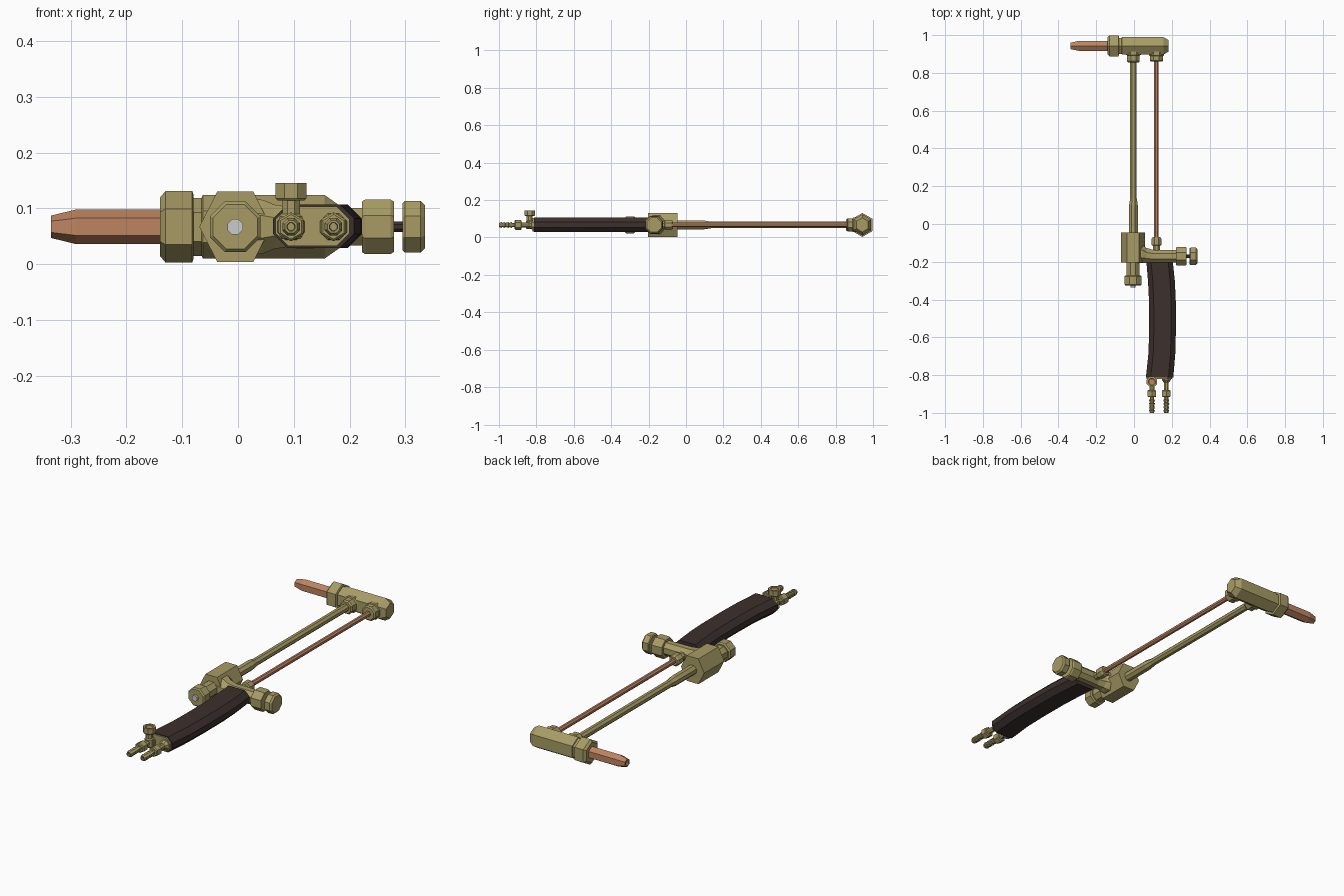
import bpy, bmesh, math
from mathutils import Vector

if "Cube" in bpy.data.objects:
    bpy.data.objects.remove(bpy.data.objects["Cube"])


def colour(name, rgb):
    m = bpy.data.materials.new(name)
    m.diffuse_color = (*rgb, 1)
    m.use_nodes = True
    m.node_tree.nodes["Principled BSDF"].inputs["Base Color"].default_value = m.diffuse_color
    return m


BRASS = colour("brass", (0.39, 0.33, 0.13))
COPPER = colour("copper", (0.51, 0.23, 0.12))
DARK = colour("dark_grip", (0.045, 0.03, 0.027))
Z = 0.067          # height of the common centre plane
UP = math.pi / 2   # phase that puts a corner at the top


def skin(name, rings, mat):
    """Bridge equal-sized vertex rings and cap both ends."""
    bm = bmesh.new()
    loops = [[bm.verts.new(p) for p in ring] for ring in rings]
    n = len(loops[0])
    for a, b in zip(loops, loops[1:]):
        for i in range(n):
            j = (i + 1) % n
            bm.faces.new((a[i], a[j], b[j], b[i]))
    bm.faces.new(loops[0])
    bm.faces.new(loops[-1])
    bmesh.ops.recalc_face_normals(bm, faces=bm.faces)
    me = bpy.data.meshes.new(name)
    bm.to_mesh(me)
    bm.free()
    if mat:
        me.materials.append(mat)
    ob = bpy.data.objects.new(name, me)
    bpy.context.collection.objects.link(ob)
    return ob


def turn(name, axis, centre, profile, mat=BRASS, sides=8, phase=None, squash=1.0):
    """Faceted turned part; profile = (position along axis, radius[, sideways shift])."""
    phase = math.pi / sides if phase is None else phase
    rings = []
    for t, r, *s in profile:
        ring = []
        for i in range(sides):
            a = phase + 2 * math.pi * i / sides
            u, v = r * math.cos(a) * squash + (s[0] if s else 0), r * math.sin(a)
            p = {"x": (t, u, v), "y": (u, t, v), "z": (u, v, t)}[axis]
            ring.append(Vector(p) + Vector(centre))
        rings.append(ring)
    return skin(name, rings, mat)


# Torch head, lying along x
HEAD = (0, 0.943, Z)
turn("nozzle", "x", HEAD, [(-0.32, 0.008), (-0.335, 0.011), (-0.335, 0.02), (-0.29, 0.031),
                           (-0.13, 0.031)], COPPER, 6, UP)
turn("nozzle_nut", "x", HEAD, [(-0.14, 0.052), (-0.13, 0.064), (-0.082, 0.064), (-0.08, 0.058)],
     BRASS, 6, UP)
turn("head_body", "x", HEAD, [(-0.085, 0.052), (-0.065, 0.052), (-0.063, 0.057), (0.155, 0.057),
                              (0.182, 0.038)], BRASS, 6, UP, 0.95)
turn("oxygen_tube_boss", "y", (-0.003, 0, Z), [(0.855, 0.03), (0.862, 0.036), (0.893, 0.036),
                                               (0.896, 0.042), (0.93, 0.042)])
turn("gas_tube_boss", "y", (0.119, 0, Z), [(0.86, 0.032), (0.865, 0.038), (0.89, 0.038),
                                           (0.893, 0.042), (0.93, 0.042)])

# Two long tubes
turn("oxygen_tube", "y", (-0.003, 0, Z), [(-0.06, 0.025), (0.1, 0.025), (0.135, 0.019), (0.87, 0.019)])
turn("gas_tube", "y", (0.119, 0, Z), [(-0.09, 0.013), (0.87, 0.013)], COPPER)
turn("gas_tube_collar", "y", (0.119, 0, Z), [(-0.15, 0.02), (-0.115, 0.02), (-0.112, 0.028),
                                             (-0.078, 0.028), (-0.07, 0.022)])

# Main valve with its knob, facing the front
VALVE = (-0.005, 0, Z)
turn("valve_body", "y", VALVE, [(-0.204, 0.073), (-0.045, 0.073)], BRASS, 6, 0, 0.88)
turn("valve_neck", "y", VALVE, [(-0.28, 0.037), (-0.2, 0.037)])
turn("valve_knob", "y", VALVE, [(-0.326, 0.043), (-0.32, 0.049), (-0.278, 0.049), (-0.272, 0.043)])
turn("valve_stem", "y", VALVE, [(-0.337, 0.015), (-0.32, 0.015)], None)

# Cross body sweeping out of the valve to the side knob
CROSS = (0, -0.171, Z)
turn("cross_body", "x", CROSS, [(0.0, 0.058, 0.016), (0.045, 0.052, 0.012), (0.065, 0.043, 0.005),
                                (0.1, 0.037), (0.225, 0.036)])
turn("side_collar", "x", CROSS, [(0.222, 0.049), (0.228, 0.053), (0.273, 0.053), (0.279, 0.049)])
turn("side_stem", "x", CROSS, [(0.27, 0.01), (0.3, 0.01)], DARK)
turn("side_knob", "x", CROSS, [(0.295, 0.046), (0.299, 0.05), (0.327, 0.05), (0.335, 0.042)])


# Bowed grip with chamfered section: stations are (y, left x, right x, half height)
def section(y, x0, x1, h):
    cx, w, c = (x0 + x1) / 2, (x1 - x0) / 2, min(0.026, h * 0.65)
    pts = [(w, h - c), (w - c, h), (c - w, h), (-w, h - c)]
    pts += [(-x, -z) for x, z in pts]
    return [(cx + x, y, Z + z + 0.001) for x, z in pts]


skin("grip", [section(*s) for s in [(-0.204, 0.066, 0.206, 0.038), (-0.3, 0.074, 0.216, 0.039),
                                    (-0.4, 0.079, 0.221, 0.039), (-0.55, 0.08, 0.222, 0.039),
                                    (-0.68, 0.077, 0.219, 0.039), (-0.813, 0.063, 0.208, 0.039)]], DARK)
skin("grip_end_plate", [section(-0.80, 0.067, 0.2, 0.035), section(-0.821, 0.067, 0.2, 0.035)], BRASS)

# Pair of hose fittings: neck, hexagon nut and barbed tail
for side, x in (("left", 0.095), ("right", 0.171)):
    c = (x, 0, Z)
    turn(side + "_hose_neck", "y", c, [(-0.89, 0.014), (-0.84, 0.014), (-0.825, 0.026), (-0.81, 0.026)])
    turn(side + "_hose_nut", "y", c, [(-0.916, 0.022), (-0.912, 0.026), (-0.883, 0.026), (-0.879, 0.022)],
         BRASS, 6)
    tail = [(-0.985, 0.007), (-1.0, 0.008), (-1.0, 0.012)]
    for k in range(4):
        y = -0.985 + k * 0.018
        tail += [(y, 0.017), (y + 0.002, 0.012)]
    turn(side + "_hose_barb", "y", c, tail + [(-0.91, 0.012)])

# Small upright valve on the left fitting
TAP = (0.095, -0.836, 0)
turn("tap_body", "z", TAP, [(0.045, 0.018), (0.05, 0.022), (0.085, 0.022), (0.09, 0.017), (0.12, 0.017)])
turn("tap_knob", "z", TAP, [(0.114, 0.026), (0.118, 0.03), (0.145, 0.03), (0.145, 0.02), (0.138, 0.018)])
turn("tap_insert", "z", TAP, [(0.13, 0.017), (0.141, 0.017)], COPPER)
